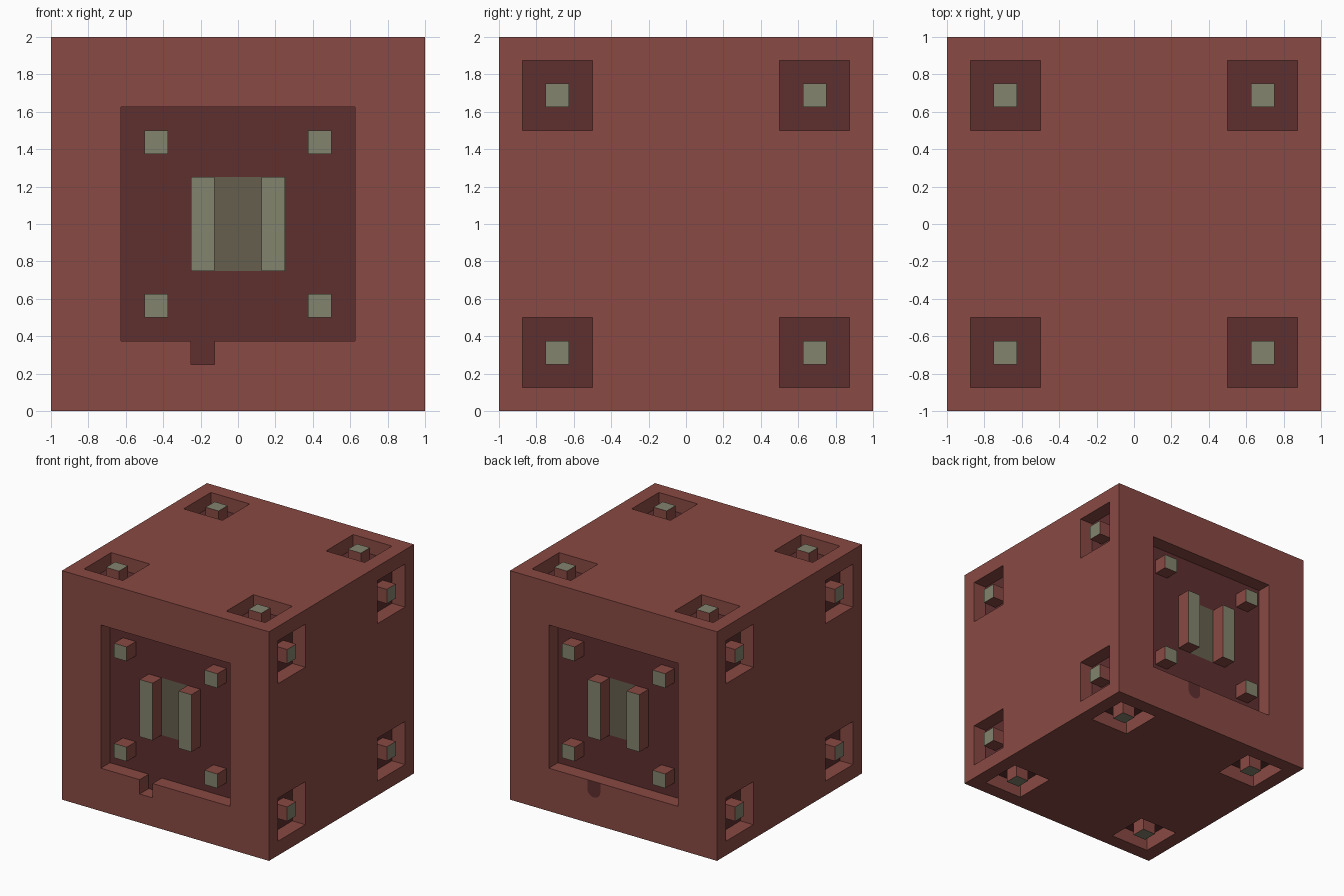
import bpy, bmesh, math
from mathutils import Vector

if "Cube" in bpy.data.objects:
    bpy.data.objects.remove(bpy.data.objects["Cube"])

U = 0.125                       # one grid unit, also the recess depth
CENTRE = Vector((0, 0, 1))
X, Y, Z = Vector((1, 0, 0)), Vector((0, 1, 0)), Vector((0, 0, 1))


def material(name, colour):
    mat = bpy.data.materials.new(name)
    mat.use_nodes = True
    mat.diffuse_color = (*colour, 1)
    mat.node_tree.nodes["Principled BSDF"].inputs["Base Color"].default_value = (*colour, 1)
    return mat


RED, DARK, KHAKI, OLIVE = range(4)
MATS = [
    material("brick red", (0.25, 0.067, 0.056)),
    material("dark maroon", (0.112, 0.028, 0.028)),
    material("khaki", (0.23, 0.23, 0.157)),
    material("dark olive", (0.13, 0.114, 0.073)),
]

# Each side: across, up and outward directions
SIDES = {
    "front": (X, Z, -Y), "back": (-X, Z, Y),
    "right_hand": (-Y, Z, -X), "left_hand": (Y, Z, X),
    "top": (X, Y, Z), "bottom": (X, -Y, -Z),
}
PANELS = ("front", "back")


def place(side, u, v, d):
    a, b, n = SIDES[side]
    return CENTRE + (a * u + b * v + n * d) * U


def add_face(bm, side, points, mat):
    face = bm.faces.new([bm.verts.new(place(side, *p)) for p in points])
    face.material_index = mat


def finish(name, bm):
    bmesh.ops.remove_doubles(bm, verts=bm.verts, dist=1e-4)
    mesh = bpy.data.meshes.new(name)
    bm.to_mesh(mesh)
    bm.free()
    for mat in MATS:
        mesh.materials.append(mat)
    obj = bpy.data.objects.new(name, mesh)
    bpy.context.collection.objects.link(obj)
    return obj


def sunk(side, u, v):
    """Whether a point of a side lies in a recess."""
    if side in PANELS:
        notch = side == "front" and -2 < u < -1 and -6 < v < 0
        return max(abs(u), abs(v)) < 5 or notch
    return 4 < abs(u) < 7 and 4 < abs(v) < 7


def floor_colour(side, u, v):
    return OLIVE if side in PANELS and abs(u) < 1 and abs(v) < 2 else DARK


# Block with recessed panels and corner pockets
LINES = [-8, -7, -6, -5, -4, -2, -1, 1, 2, 4, 5, 6, 7, 8]
SPANS = list(zip(LINES, LINES[1:]))
bm = bmesh.new()
for side in SIDES:
    for u0, u1 in SPANS:
        for v0, v1 in SPANS:
            u, v = (u0 + u1) / 2, (v0 + v1) / 2
            low = sunk(side, u, v)
            d = 7 if low else 8
            add_face(bm, side, [(u0, v0, d), (u1, v0, d), (u1, v1, d), (u0, v1, d)],
                     floor_colour(side, u, v) if low else RED)
            if not low:
                continue
            # Walls around each sunken cell, facing into the recess
            corners = [(u0, v0), (u1, v0), (u1, v1), (u0, v1)]
            for i, p in enumerate(corners):
                q = corners[(i + 1) % 4]
                mid_u, mid_v = (p[0] + q[0]) / 2, (p[1] + q[1]) / 2
                beyond = (mid_u + (mid_u - u) * 0.1, mid_v + (mid_v - v) * 0.1)
                if not sunk(side, *beyond):
                    add_face(bm, side, [(*p, 7), (*q, 7), (*q, 8), (*p, 8)], RED)
finish("block", bm)


# Posts and bars, red with a khaki outer end
def post(name, side, u, v, half_u, half_v):
    bm = bmesh.new()
    ring = [(u - half_u, v - half_v), (u + half_u, v - half_v),
            (u + half_u, v + half_v), (u - half_u, v + half_v)]
    add_face(bm, side, [(*p, 8) for p in ring], KHAKI)
    add_face(bm, side, [(*p, 6.9) for p in reversed(ring)], RED)
    for i, p in enumerate(ring):
        q = ring[(i + 1) % 4]
        add_face(bm, side, [(*p, 6.9), (*q, 6.9), (*q, 8), (*p, 8)], RED)
    finish(name, bm)


for side in SIDES:
    reach = 3.5 if side in PANELS else 5.5
    for su in (-1, 1):
        for sv in (-1, 1):
            post(f"{side}_post", side, su * reach, sv * reach, 0.5, 0.5)
        if side in PANELS:
            post(f"{side}_bar", side, su * 1.5, 0, 0.5, 2)

# Round-ended dark tab under the back panel
bm = bmesh.new()
outline = [(-1, -5), (-2, -5)]
for i in range(13):
    t = math.pi * (1 + i / 12)
    outline.append((-1.5 + 0.5 * math.cos(t), -5.6 + 0.5 * math.sin(t)))
add_face(bm, "back", [(u, v, 8.03) for u, v in outline], DARK)
finish("back_tab", bm)
